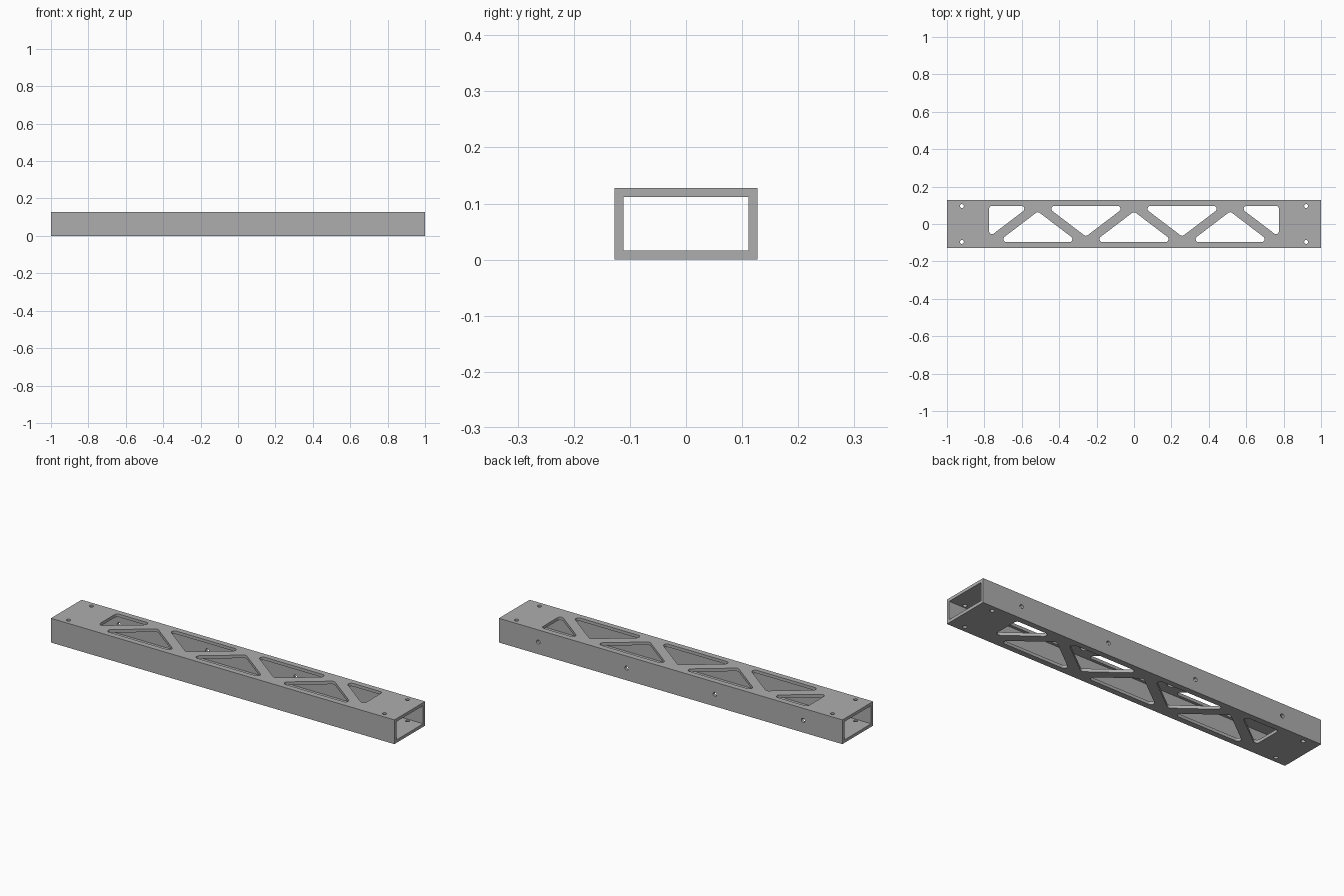
import bpy, bmesh, math
from mathutils import Vector, Matrix

cube = bpy.data.objects.get("Cube")
if cube:
    bpy.data.objects.remove(cube, do_unlink=True)

LENGTH, WIDTH, HEIGHT, WALL = 2.0, 0.255, 0.1275, 0.016
PITCH = 0.257        # spacing of the truss nodes
SLOPE = 0.76         # slope of the diagonal struts
EDGE, APEX = 0.097, 0.067
END_X = 0.775        # outer edge of the end pockets
FILLET, HOLE = 0.016, 0.0105

metal = bpy.data.materials.new("grey_metal")
metal.use_nodes = True
grey = (0.42, 0.42, 0.42, 1)
metal.diffuse_color = grey
metal.node_tree.nodes["Principled BSDF"].inputs["Base Color"].default_value = grey


def make_object(name, bm):
    bmesh.ops.recalc_face_normals(bm, faces=bm.faces)
    mesh = bpy.data.meshes.new(name)
    bm.to_mesh(mesh)
    bm.free()
    mesh.materials.append(metal)
    obj = bpy.data.objects.new(name, mesh)
    bpy.context.collection.objects.link(obj)
    return obj


def add_box(bm, size):
    place = Matrix.Translation((0, 0, HEIGHT / 2)) @ Matrix.Diagonal((*size, 1))
    bmesh.ops.create_cube(bm, size=1, matrix=place)


def rounded(corners, radius, steps=8):
    """Outline of a convex polygon with filleted corners."""
    pts = [Vector(c) for c in corners]
    outline = []
    for i, p in enumerate(pts):
        a = (pts[i - 1] - p).normalized()
        b = (pts[(i + 1) % len(pts)] - p).normalized()
        half = a.angle(b) / 2
        centre = p + (a + b).normalized() * radius / math.sin(half)
        start = p + a * radius / math.tan(half) - centre
        end = p + b * radius / math.tan(half) - centre
        sweep = math.pi - 2 * half
        for k in range(steps + 1):
            t = k / steps
            outline.append(centre + (start * math.sin((1 - t) * sweep)
                                     + end * math.sin(t * sweep)) / math.sin(sweep))
    return outline


def add_pocket(bm, corners):
    low = [bm.verts.new((p.x, p.y, -0.05)) for p in rounded(corners, FILLET)]
    face = bm.faces.new(low)
    top = bmesh.ops.extrude_face_region(bm, geom=[face])["geom"]
    bmesh.ops.translate(bm, vec=(0, 0, HEIGHT + 0.1),
                        verts=[v for v in top if isinstance(v, bmesh.types.BMVert)])


def add_hole(bm, matrix, depth):
    bmesh.ops.create_cone(bm, cap_ends=True, segments=24, radius1=HOLE,
                          radius2=HOLE, depth=depth, matrix=matrix)


# Rectangular tube body
bm = bmesh.new()
add_box(bm, (LENGTH, WIDTH, HEIGHT))
tube = make_object("truss_tube", bm)

# Hollow bore
bm = bmesh.new()
add_box(bm, (LENGTH + 0.2, WIDTH - 2 * WALL, HEIGHT - 2 * WALL))
bore = make_object("bore_cutter", bm)

# Triangular truss pockets, alternating up and down
bm = bmesh.new()
half_base = (EDGE + APEX) / SLOPE
for n in range(-2, 3):
    side = 1 if n % 2 else -1
    x = n * PITCH
    add_pocket(bm, [(x - half_base, side * EDGE), (x + half_base, side * EDGE),
                    (x, -side * APEX)])

# Half pockets and corner holes at both ends
for s in (-1, 1):
    tip = 3 * PITCH - half_base
    low = EDGE - SLOPE * (END_X - tip)
    add_pocket(bm, [(s * END_X, EDGE), (s * tip, EDGE), (s * END_X, low)])
    for y in (-0.096, 0.096):
        add_hole(bm, Matrix.Translation((s * 0.92, y, HEIGHT / 2)), HEIGHT + 0.1)

# Row of holes through the back wall only
for n in (-3, -1, 1, 3):
    place = Matrix.Translation((n * PITCH, WIDTH / 2, HEIGHT / 2))
    add_hole(bm, place @ Matrix.Rotation(math.pi / 2, 4, "X"), WALL * 3 - 0.004)
cuts = make_object("pocket_cutter", bm)

# Cut the tube, then drop the cutters
bpy.ops.object.select_all(action="DESELECT")
bpy.context.view_layer.objects.active = tube
tube.select_set(True)
for cutter in (bore, cuts):
    mod = tube.modifiers.new(cutter.name, "BOOLEAN")
    mod.operation = "DIFFERENCE"
    mod.solver = "EXACT"
    mod.object = cutter
    bpy.ops.object.modifier_apply(modifier=mod.name)
    bpy.data.objects.remove(cutter, do_unlink=True)

bpy.ops.object.shade_smooth_by_angle(angle=math.radians(30))
